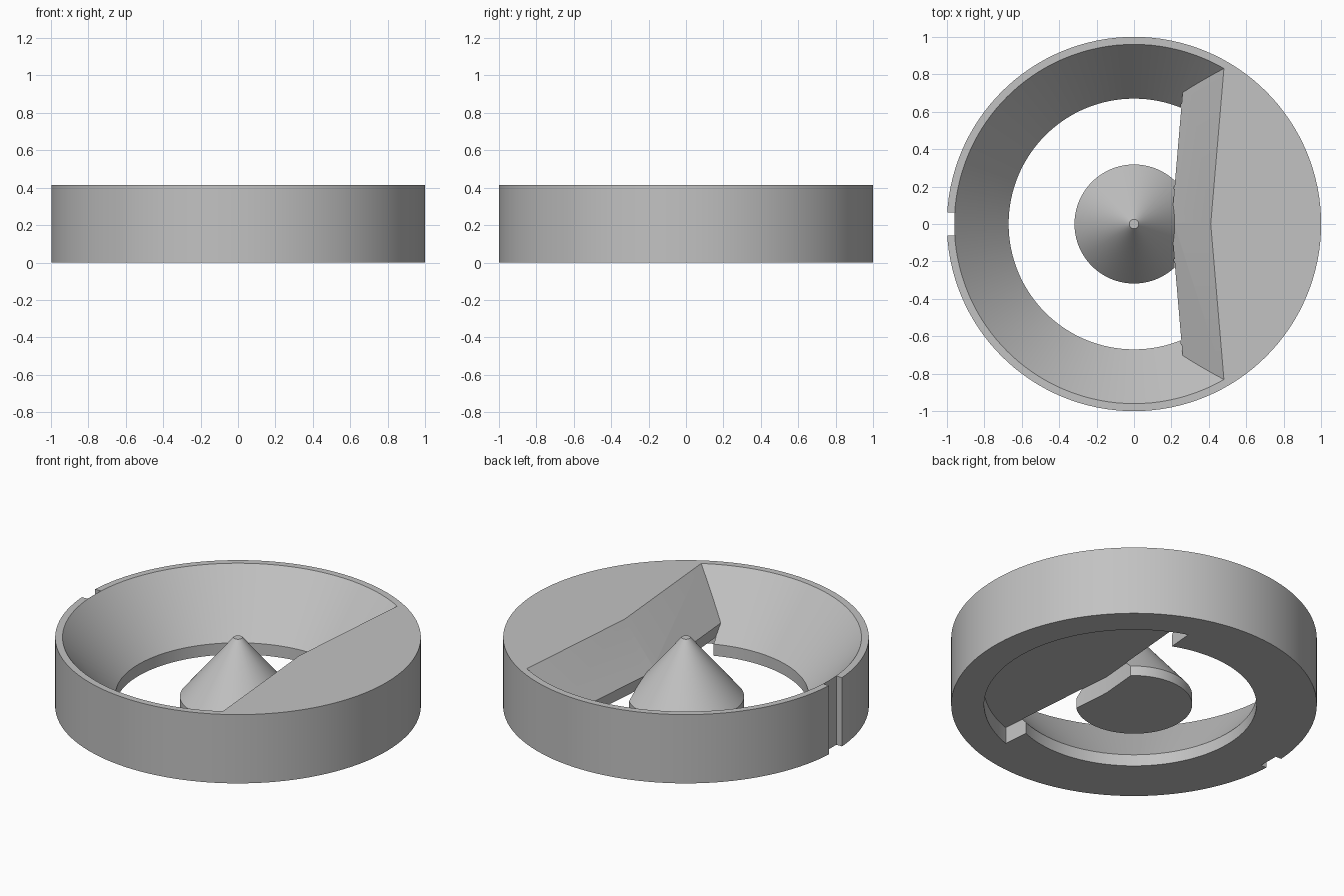
import bpy, bmesh, math

cube = bpy.data.objects.get("Cube")
if cube:
    bpy.data.objects.remove(cube, do_unlink=True)

HEIGHT = 0.415
SEGMENTS = 128

grey = bpy.data.materials.new("light_grey")
grey.use_nodes = True
colour = (0.54, 0.54, 0.54, 1)
grey.diffuse_color = colour
grey.node_tree.nodes["Principled BSDF"].inputs["Base Color"].default_value = colour


def finish(name, bm):
    bmesh.ops.recalc_face_normals(bm, faces=bm.faces)
    mesh = bpy.data.meshes.new(name)
    bm.to_mesh(mesh)
    bm.free()
    mesh.materials.append(grey)
    ob = bpy.data.objects.new(name, mesh)
    bpy.context.collection.objects.link(ob)
    return ob


def lathe(name, profile, closed):
    """Revolve an (r, z) profile; an open profile gets flat end caps."""
    bm = bmesh.new()
    rings = []
    for r, z in profile:
        rings.append([bm.verts.new((r * math.cos(a), r * math.sin(a), z))
                      for a in (math.tau * i / SEGMENTS for i in range(SEGMENTS))])
    pairs = list(zip(rings, rings[1:]))
    if closed:
        pairs.append((rings[-1], rings[0]))
    else:
        bm.faces.new(rings[0])
        bm.faces.new(rings[-1])
    for low, high in pairs:
        for i in range(SEGMENTS):
            j = (i + 1) % SEGMENTS
            bm.faces.new((low[i], low[j], high[j], high[i]))
    return finish(name, bm)


def vee_prism(name, profile):
    """Sweep an (x, z) profile along y, bent into a shallow V at y = 0."""
    bm = bmesh.new()
    rows = [[bm.verts.new((x + 0.085 * abs(y), y, z)) for x, z in profile]
            for y in (-1.2, 0, 1.2)]
    n = len(profile)
    for a, b in zip(rows, rows[1:]):
        for i in range(n):
            j = (i + 1) % n
            bm.faces.new((a[i], a[j], b[j], b[i]))
    bm.faces.new(rows[0])
    bm.faces.new(rows[-1])
    return finish(name, bm)


def combine(target, tool, operation):
    mod = target.modifiers.new(operation.lower(), "BOOLEAN")
    mod.operation = operation
    mod.solver = "EXACT"
    mod.object = tool
    bpy.context.view_layer.objects.active = target
    bpy.ops.object.modifier_apply(modifier=mod.name)
    bpy.data.objects.remove(tool, do_unlink=True)


# Outer ring with a funnel-shaped inside and a short straight lip
body = lathe("funnel_ring", [(1, 0), (1, HEIGHT), (0.96, HEIGHT),
                             (0.67, 0.07), (0.67, 0)], True)

# Sloped block filling one side of the ring
block = vee_prism("side_block", [(0.2, 0.05), (0.2, 0.164), (0.41, HEIGHT),
                                 (1.2, HEIGHT), (1.2, 0.05)])
combine(block, lathe("block_limit", [(0.98, -0.5), (0.98, 1)], False), "INTERSECT")
combine(body, block, "UNION")

# Centre cone on a short cylindrical foot
cone = lathe("centre_cone", [(0.318, 0), (0.318, 0.06), (0.025, HEIGHT)], False)
combine(body, cone, "UNION")

# Recess under the block
recess = vee_prism("recess", [(0.198, -0.2), (0.198, 0.1), (1.2, 0.1), (1.2, -0.2)])
combine(recess, lathe("recess_limit", [(0.82, -0.5), (0.82, 1)], False), "INTERSECT")
combine(body, recess, "DIFFERENCE")

# Upright notch in the outer wall
bm = bmesh.new()
bmesh.ops.create_cube(bm, size=1)
for v in bm.verts:
    v.co.x = -1.06 + 0.2 * v.co.x
    v.co.y *= 0.125
    v.co.z *= 2
combine(body, finish("notch", bm), "DIFFERENCE")

# Smooth curved walls, sharp edges
bpy.ops.object.select_all(action="DESELECT")
body.select_set(True)
bpy.context.view_layer.objects.active = body
bpy.ops.object.shade_smooth_by_angle(angle=math.radians(15))
